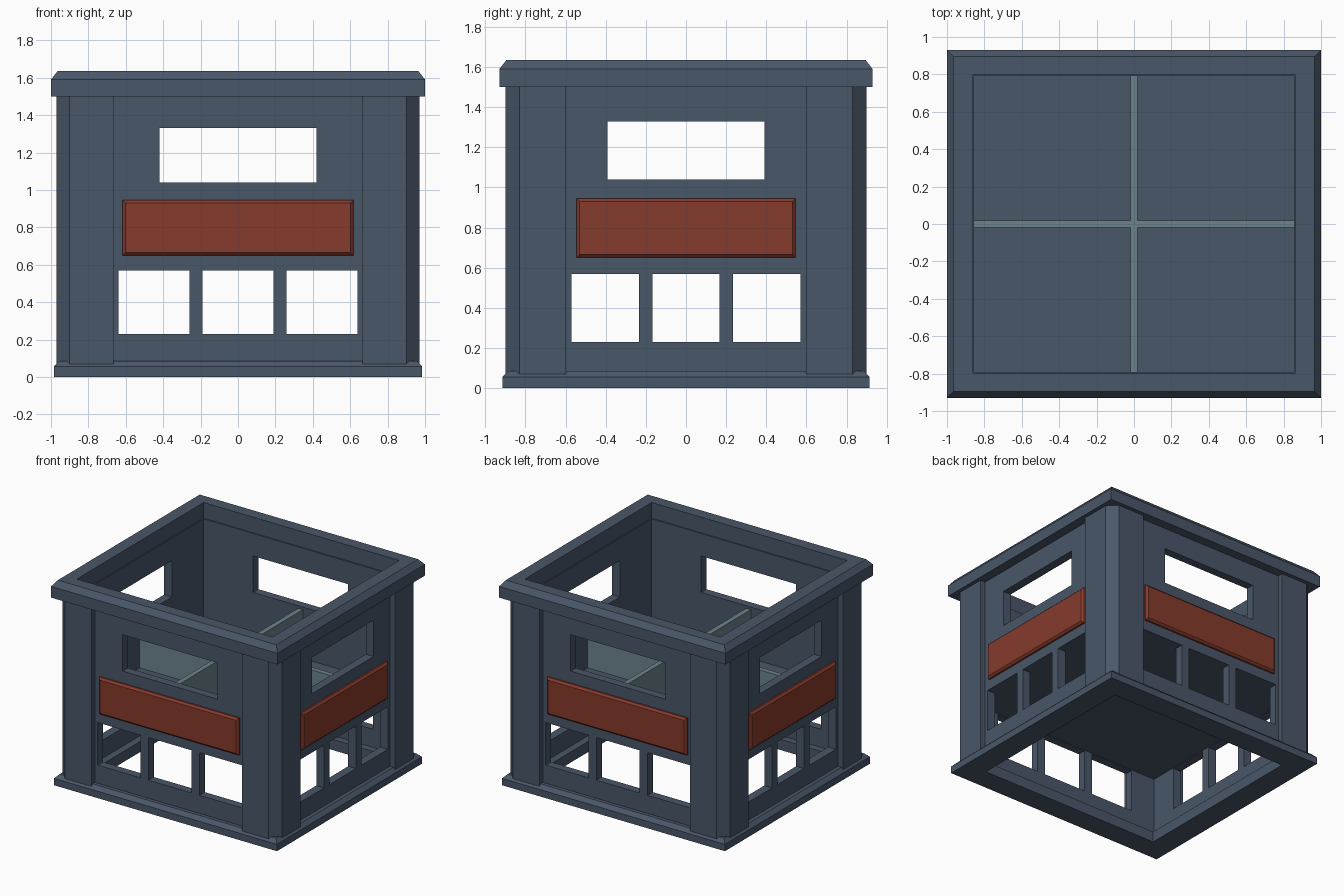
import bpy, bmesh

if "Cube" in bpy.data.objects:
    bpy.data.objects.remove(bpy.data.objects["Cube"])


def material(name, rgb):
    m = bpy.data.materials.new(name)
    m.diffuse_color = (*rgb, 1)
    m.use_nodes = True
    m.node_tree.nodes["Principled BSDF"].inputs["Base Color"].default_value = m.diffuse_color
    return m


SLATE = material("slate", (0.068, 0.095, 0.14))
RED = material("red", (0.24, 0.043, 0.025))
TEAL = material("teal", (0.15, 0.23, 0.26))


def finish(name, bm, mat):
    bmesh.ops.recalc_face_normals(bm, faces=bm.faces)
    me = bpy.data.meshes.new(name)
    bm.to_mesh(me)
    bm.free()
    me.materials.append(mat)
    ob = bpy.data.objects.new(name, me)
    bpy.context.collection.objects.link(ob)
    return ob


def add_box(bm, lo, hi):
    v = bmesh.ops.create_cube(bm, size=1)["verts"]
    for p in v:
        p.co = [(a + b) / 2 + c * (b - a) for a, b, c in zip(lo, hi, p.co)]
    return v


def boxes(name, spans, mat):
    bm = bmesh.new()
    for lo, hi in spans:
        add_box(bm, lo, hi)
    return finish(name, bm, mat)


def ring(name, profile, mat):
    """Rectangular ring swept from (half x, half y, z) profile points."""
    bm = bmesh.new()
    loops = [[bm.verts.new((sx * x, sy * y, z))
              for sx, sy in ((1, 1), (-1, 1), (-1, -1), (1, -1))]
             for x, y, z in profile]
    for i, a in enumerate(loops):
        b = loops[(i + 1) % len(loops)]
        for k in range(4):
            n = (k + 1) % 4
            bm.faces.new((a[k], a[n], b[n], b[k]))
    return finish(name, bm, mat)


# Base ring with sloped upper edge
ring("base_ring", [(0.80, 0.735, 0), (0.985, 0.915, 0), (0.985, 0.915, 0.055),
                   (0.955, 0.885, 0.085), (0.80, 0.735, 0.085)], SLATE)

# Top rim with chamfered outer edge
ring("top_rim", [(0.864, 0.80, 1.5), (1.0, 0.93, 1.5), (1.0, 0.93, 1.59),
                 (0.965, 0.895, 1.635), (0.864, 0.80, 1.635)], SLATE)

# Walls with an upper opening and three lower openings per side
walls = ring("walls", [(0.856, 0.79, 0.07), (0.925, 0.856, 0.07),
                       (0.925, 0.856, 1.51), (0.856, 0.79, 1.51)], SLATE)
UP, LOW = (1.04, 1.33), (0.23, 0.57)
front_holes = [(-0.42, 0.42, UP), (-0.64, -0.26, LOW), (-0.19, 0.19, LOW), (0.26, 0.64, LOW)]
side_holes = [(-0.39, 0.39, UP), (-0.57, -0.235, LOW), (-0.168, 0.168, LOW), (0.235, 0.57, LOW)]
cutters = [
    boxes("front_back_cutter", [((a, -1.2, z[0]), (b, 1.2, z[1])) for a, b, z in front_holes], SLATE),
    boxes("side_cutter", [((-1.2, a, z[0]), (1.2, b, z[1])) for a, b, z in side_holes], SLATE),
]
bpy.context.view_layer.objects.active = walls
for c in cutters:
    c.hide_render = True
    mod = walls.modifiers.new("openings", "BOOLEAN")
    mod.operation, mod.solver, mod.object = "DIFFERENCE", "EXACT", c
    bpy.ops.object.modifier_apply(modifier=mod.name)
    bpy.data.objects.remove(c)

# Chamfered corner posts wrapping the wall corners
post = [(0.665, 0.82), (0.665, 0.9), (0.9, 0.9), (0.97, 0.83),
        (0.97, 0.597), (0.89, 0.597), (0.89, 0.82)]
bm = bmesh.new()
for sx in (1, -1):
    for sy in (1, -1):
        f = bm.faces.new([bm.verts.new((sx * x, sy * y, 0.04)) for x, y in post])
        ext = bmesh.ops.extrude_face_region(bm, geom=[f], use_keep_orig=True)["geom"]
        bmesh.ops.translate(bm, vec=(0, 0, 1.47),
                            verts=[g for g in ext if isinstance(g, bmesh.types.BMVert)])
finish("corner_posts", bm, SLATE)

# Floor at mid height, hollow below
boxes("floor", [((-0.87, -0.81, 0.575), (0.87, 0.81, 0.63))], SLATE)

# Crossed dividers
boxes("divider_across", [((-0.857, -0.02, 0.62), (0.857, 0.02, 1.02))], TEAL)
boxes("divider_along", [((-0.02, -0.792, 0.62), (0.02, 0.792, 1.02))], TEAL)

# Red panels with bevelled outer faces
T = 0.015


def panel(name, half, wall, out, axis, sign):
    bm = bmesh.new()
    lo, hi = [0, 0, 0.65], [0, 0, 0.945]
    lo[1 - axis], hi[1 - axis] = -half, half
    lo[axis], hi[axis] = sorted((sign * (wall - 0.01), sign * out))
    for v in add_box(bm, lo, hi):
        if abs(v.co[axis]) > wall:
            v.select = True
    face = [f for f in bm.faces if all(abs(v.co[axis]) > wall for v in f.verts)]
    bmesh.ops.bevel(bm, geom=list(face[0].edges), offset=T, segments=1, affect="EDGES")
    finish(name, bm, RED)


for s, n in ((-1, "front"), (1, "back")):
    panel(n + "_panel", 0.617, 0.856, 0.884, 1, s)
for s, n in ((-1, "left"), (1, "right")):
    panel(n + "_panel", 0.545, 0.925, 0.953, 0, s)
